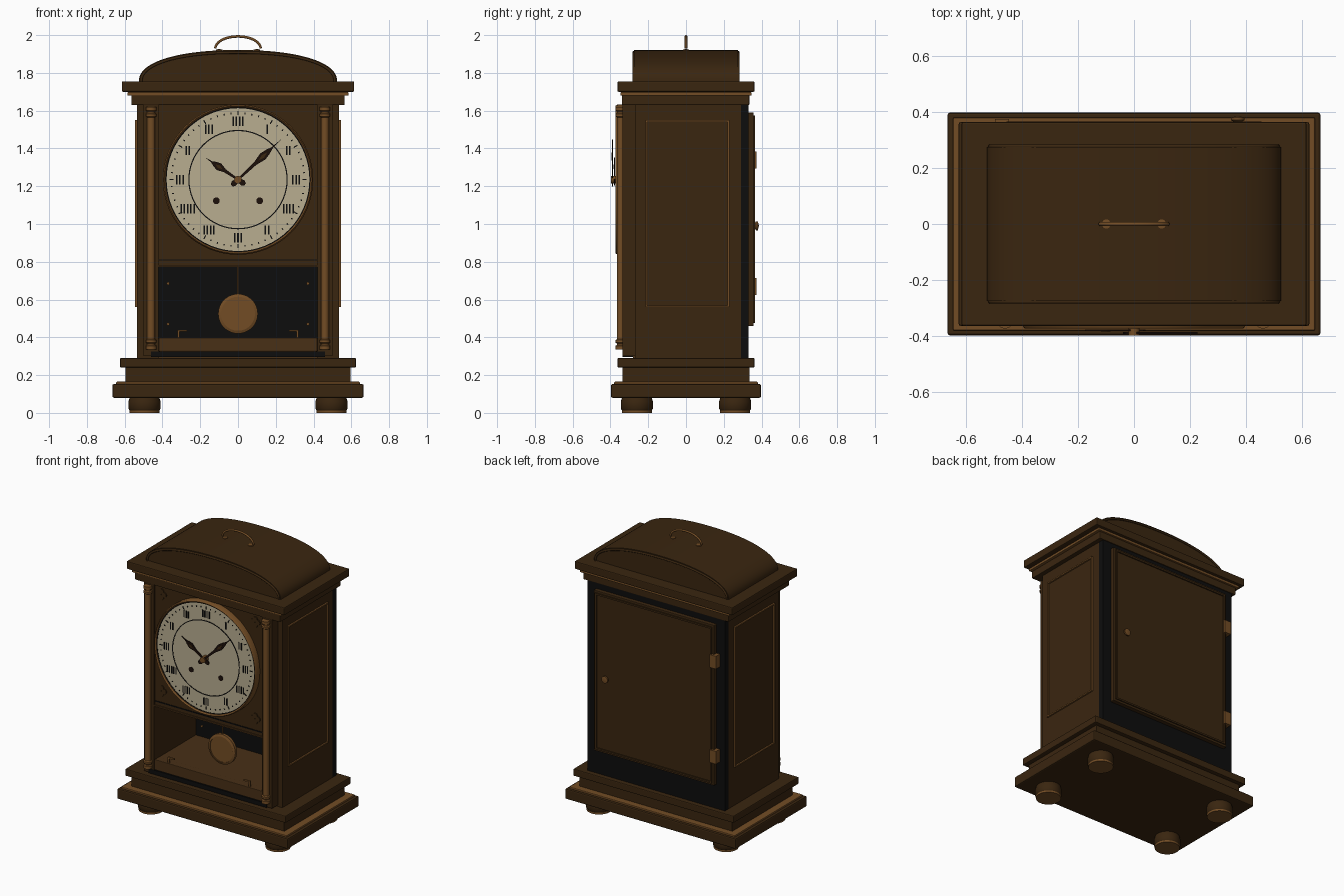
import bpy, bmesh, math
from mathutils import Matrix, Vector

cube = bpy.data.objects.get("Cube")
if cube:
    bpy.data.objects.remove(cube)


def material(name, r, g, b):
    m = bpy.data.materials.new(name)
    m.use_nodes = True
    m.diffuse_color = (r, g, b, 1)
    shader = m.node_tree.nodes["Principled BSDF"]
    shader.inputs["Base Color"].default_value = (r, g, b, 1)
    shader.inputs["Roughness"].default_value = 0.6
    return m


WOOD = material("dark_wood", 0.042, 0.019, 0.005)
RAIL = material("warm_wood", 0.065, 0.029, 0.008)
BRASS = material("brass", 0.17, 0.073, 0.018)
BLACK = material("black", 0.004, 0.004, 0.004)
CREAM = material("cream", 0.48, 0.42, 0.28)
HAND = material("hand_brown", 0.012, 0.005, 0.003)

FRONT = Matrix.Rotation(math.pi / 2, 4, 'X')  # local +z becomes -y, local y becomes z


def finish(name, bm, mat, smooth=False, bevel=0):
    bmesh.ops.recalc_face_normals(bm, faces=bm.faces)
    me = bpy.data.meshes.new(name)
    bm.to_mesh(me)
    bm.free()
    me.materials.append(mat)
    ob = bpy.data.objects.new(name, me)
    bpy.context.collection.objects.link(ob)
    if bevel:
        b = ob.modifiers.new("soft_edges", 'BEVEL')
        b.width, b.segments = bevel, 2
    if smooth:
        bpy.ops.object.select_all(action='DESELECT')
        ob.select_set(True)
        bpy.context.view_layer.objects.active = ob
        bpy.ops.object.shade_smooth_by_angle(angle=math.radians(35))
    return ob


def box(name, x, y, z, mat, bevel=0):
    """Box from (low, high) pairs."""
    bm = bmesh.new()
    size = Matrix.Diagonal((x[1] - x[0], y[1] - y[0], z[1] - z[0], 1))
    mid = Matrix.Translation([sum(p) / 2 for p in (x, y, z)])
    bmesh.ops.create_cube(bm, size=1, matrix=mid @ size)
    return finish(name, bm, mat, bevel=bevel)


def slab(name, half_x, half_y, z, mat, bevel=0):
    return box(name, (-half_x, half_x), (-half_y, half_y), z, mat, bevel)


def lathe(name, profile, place, mat, segments=32):
    """Spin (radius, height) points about local z, then place the result."""
    bm = bmesh.new()
    verts = [bm.verts.new((r, 0, h)) for r, h in profile]
    edges = [bm.edges.new(p) for p in zip(verts, verts[1:])]
    bmesh.ops.spin(bm, geom=verts + edges, axis=(0, 0, 1), cent=(0, 0, 0),
                   steps=segments, angle=math.tau)
    bmesh.ops.remove_doubles(bm, verts=bm.verts, dist=1e-5)
    bm.transform(place)
    return finish(name, bm, mat, smooth=True)


def at(x, y, z, turn=Matrix()):
    return Matrix.Translation((x, y, z)) @ turn


def disc(name, x, y, z, r, depth, mat, segments=32):
    """Disc facing the front, its face at y - depth."""
    return lathe(name, [(0, 0), (r, 0), (r, depth), (0, depth)], at(x, y, z, FRONT), mat, segments)


def plate(name, points, y, depth, mat):
    """Flat outline in x, z extruded from y towards the back by depth."""
    bm = bmesh.new()
    face = bm.faces.new([bm.verts.new((px, y, pz)) for px, pz in points])
    out = bmesh.ops.extrude_face_region(bm, geom=[face])
    bmesh.ops.translate(bm, vec=(0, depth, 0),
                        verts=[v for v in out["geom"] if isinstance(v, bmesh.types.BMVert)])
    return finish(name, bm, mat, smooth=True)


def tube(name, points, radius, mat):
    cu = bpy.data.curves.new(name, 'CURVE')
    cu.dimensions = '3D'
    cu.bevel_depth, cu.bevel_resolution, cu.use_fill_caps = radius, 3, True
    sp = cu.splines.new('POLY')
    sp.points.add(len(points) - 1)
    for p, co in zip(sp.points, points):
        p.co = (*co, 1)
    cu.materials.append(mat)
    ob = bpy.data.objects.new(name, cu)
    bpy.context.collection.objects.link(ob)
    return ob


def frame(name, a, b, z, width, make, mat):
    """Four strips round a rectangle; make turns an (a, z) strip into 3D ranges."""
    for part, sa, sz in (("bottom", (a, b), (z[0], z[0] + width)), ("top", (a, b), (z[1] - width, z[1])),
                         ("near", (a, a + width), z), ("far", (b - width, b), z)):
        box(f"{name}_{part}", *make(sa, sz), mat)


# Base, plinths and feet
slab("base", 0.665, 0.397, (0.08, 0.153), WOOD, 0.008)
slab("base_strip", 0.645, 0.38, (0.15, 0.165), BRASS, 0.004)
slab("lower_plinth", 0.595, 0.335, (0.16, 0.245), WOOD)
slab("upper_plinth", 0.625, 0.363, (0.24, 0.29), WOOD, 0.006)
for sx in (-1, 1):
    for sy in (-1, 1):
        spot = at(sx * 0.495, sy * 0.26, 0)
        lathe("foot", [(0, 0.012), (0.078, 0.012), (0.085, 0.022), (0.085, 0.06), (0.078, 0.082)], spot, WOOD)
        lathe("foot_pad", [(0, 0), (0.08, 0), (0.08, 0.013), (0, 0.013)], spot, BRASS)

# Hollow case
for s in (-1, 1):
    side = sorted((s * 0.42, s * 0.535))
    box("case_side", side, (-0.27, 0.29), (0.29, 1.63), WOOD)
    box("front_stile", sorted((s * 0.42, s * 0.5)), (-0.335, -0.27), (0.3, 1.63), WOOD)
    frame("side_panel_trim", -0.215, 0.23, (0.56, 1.55), 0.009,
          lambda a, z: (sorted((s * 0.53, s * 0.546)), a, z), BRASS)
box("case_floor", (-0.42, 0.42), (-0.28, 0.29), (0.29, 0.395), RAIL)
box("dial_board", (-0.42, 0.42), (-0.325, -0.265), (0.78, 1.63), WOOD)
box("front_rail", (-0.42, 0.42), (-0.33, -0.28), (0.325, 0.398), RAIL, 0.004)
box("door_gap", (-0.46, 0.46), (-0.337, -0.28), (0.295, 0.325), BLACK)
box("dial_board_moulding", (-0.42, 0.42), (-0.333, -0.3), (0.773, 0.783), RAIL)
box("dial_board_line", (-0.42, 0.42), (-0.329, -0.3), (0.806, 0.813), BLACK)
box("case_ceiling", (-0.42, 0.42), (-0.28, 0.29), (1.58, 1.63), WOOD)
box("inner_back", (-0.42, 0.42), (0.13, 0.15), (0.39, 1.6), BLACK)
box("back_frame", (-0.535, 0.535), (0.29, 0.33), (0.29, 1.63), BLACK)

# Back door with raised border, hinges and knob
box("back_door", (-0.47, 0.47), (0.325, 0.358), (0.46, 1.59), WOOD, 0.004)
frame("back_door_border", -0.455, 0.455, (0.475, 1.575), 0.012,
      lambda a, z: (a, (0.35, 0.366), z), WOOD)
for z in (0.67, 1.34):
    box("hinge", (-0.495, -0.445), (0.325, 0.374), (z - 0.045, z + 0.045), BRASS)
lathe("door_knob", [(0.012, 0), (0.012, 0.012), (0.024, 0.018), (0.024, 0.028), (0, 0.034)],
      at(0.37, 0.352, 0.99, FRONT.inverted()), BRASS, 20)

# Cornice and arched roof
box("cornice_lower", (-0.565, 0.565), (-0.34, 0.335), (1.63, 1.685), WOOD, 0.004)
slab("cornice_strip", 0.585, 0.348, (1.68, 1.698), BRASS, 0.004)
slab("cornice_upper", 0.615, 0.363, (1.7, 1.755), WOOD, 0.006)
slab("cornice_core", 0.57, 0.335, (1.69, 1.71), WOOD)


def arch(half, rise, steps=48):
    for i in range(steps + 1):
        t = math.pi * i / steps
        c = math.cos(t)
        yield half * math.copysign(abs(c) ** 0.9, c), 1.755 + rise * math.sin(t) ** 0.9


plate("arched_roof", list(arch(0.525, 0.166)), -0.275, 0.55, WOOD)
for y in (-0.277, 0.277):
    tube("roof_trim", [(x, y, z) for x, z in arch(0.513, 0.153)], 0.007, WOOD)

# Carrying handle
ring = [math.pi * i / 24 for i in range(25)]
tube("handle", [(0.12 * math.cos(t), 0, 1.93 + 0.063 * math.sin(t)) for t in ring], 0.007, BRASS)
for x in (-0.1, 0.1):
    lathe("handle_foot", [(0.017, -0.02), (0.017, 0.009), (0, 0.011)], at(x, 0, 1.915), BRASS, 16)

# Slim columns with ringed capitals and bases
end = [(0, 0), (0.028, 0), (0.028, 0.02), (0.021, 0.025), (0.021, 0.032), (0.028, 0.037),
       (0.028, 0.05), (0.021, 0.055)]
column = [(r, 0.335 + h) for r, h in end] + [(r, 1.62 - h) for r, h in reversed(end)]
for x in (-0.46, 0.46):
    lathe("column", column, at(x, -0.345, 0), BRASS, 24)

# Dial, rings and minute ticks
DIAL = 1.235
lathe("bezel", [(0.383, 0), (0.398, 0), (0.398, 0.04), (0.391, 0.05), (0.383, 0.04), (0.383, 0)],
      at(0, -0.322, DIAL, FRONT), BRASS, 64)
disc("dial_face", 0, -0.32, DIAL, 0.385, 0.036, CREAM, 64)


def dial_ring(name, r, w):
    lathe(name, [(r, 0), (r + w, 0), (r + w, 0.003), (r, 0.003), (r, 0)],
          at(0, -0.355, DIAL, FRONT), BLACK, 64)


dial_ring("inner_ring", 0.257, 0.006)
dial_ring("outer_ring", 0.378, 0.005)
bm = bmesh.new()
for i in range(60):
    long = 0.022 if i % 5 == 0 else 0.009
    turn = Matrix.Rotation(math.tau * i / 60, 4, 'Y')
    bmesh.ops.create_cube(bm, size=1, matrix=at(0, -0.3565, DIAL) @ turn @ at(0, 0, 0.352)
                          @ Matrix.Diagonal((0.006, 0.004, long, 1)))
finish("minute_ticks", bm, BLACK)

# Hour marks: groups of plain upright bars
bm = bmesh.new()
for hour, bars in enumerate((4, 1, 2, 3, 4, 2, 3, 4, 5, 3, 2, 3)):
    a = math.tau * hour / 12
    for k in range(bars):
        x = 0.308 * math.sin(a) + (k - (bars - 1) / 2) * 0.017
        bmesh.ops.create_cube(bm, size=1, matrix=at(x, -0.3565, DIAL + 0.308 * math.cos(a))
                              @ Matrix.Diagonal((0.008, 0.004, 0.05, 1)))
finish("hour_marks", bm, BLACK)

# Winding holes and hands
for x in (-0.115, 0.115):
    disc("winding_hole", x, -0.355, 1.123, 0.018, 0.004, HAND, 20)


def hand(name, length, angle, y):
    half = [(0.008, -0.045), (0.016, -0.03), (0.006, 0.02), (0.009, 0.4 * length), (0.021, 0.58 * length),
            (0.014, 0.7 * length), (0.004, 0.8 * length)]
    outline = half + [(0, length)] + [(-x, z) for x, z in reversed(half)]
    ob = plate(name, outline, 0, 0.006, HAND)
    ob.matrix_world = at(0, y, DIAL) @ Matrix.Rotation(angle, 4, 'Y')
    gem = plate(name + "_inlay", [(0, 0.48 * length), (0.009, 0.58 * length), (0, 0.68 * length),
                                  (-0.009, 0.58 * length)], -0.002, 0.004, WOOD)
    gem.matrix_world = ob.matrix_world.copy()


hand("minute_hand", 0.31, math.radians(47), -0.392)
hand("hour_hand", 0.21, math.radians(-56), -0.382)
disc("hand_hub", 0, -0.355, DIAL, 0.02, 0.042, BRASS, 20)

# Pendulum
tube("pendulum_rod", [(0, -0.17, 0.62), (0, -0.17, 0.95)], 0.005, BRASS)
disc("pendulum_bob", 0, -0.16, 0.525, 0.095, 0.02, BRASS, 48)
lathe("pendulum_rim", [(0.09, -0.002), (0.105, 0), (0.105, 0.02), (0.09, 0.026), (0.09, -0.002)],
      at(0, -0.16, 0.525, FRONT), BRASS, 48)

# Corner rosettes, window brackets and screws
for s in (-1, 1):
    for z in (0.895, 1.575):
        for i in range(4):
            a = math.tau * i / 4
            disc("rosette", s * 0.365 + 0.02 * math.cos(a), -0.32, z + 0.02 * math.sin(a), 0.018, 0.012, WOOD, 12)
    box("bracket_foot", sorted((s * 0.27, s * 0.32)), (-0.325, -0.315), (0.43, 0.44), BRASS)
    box("bracket_post", sorted((s * 0.31, s * 0.32)), (-0.325, -0.315), (0.398, 0.435), BRASS)
    for z in (0.47, 0.685):
        disc("screw", s * 0.37, 0.132, z, 0.008, 0.01, BRASS, 12)
